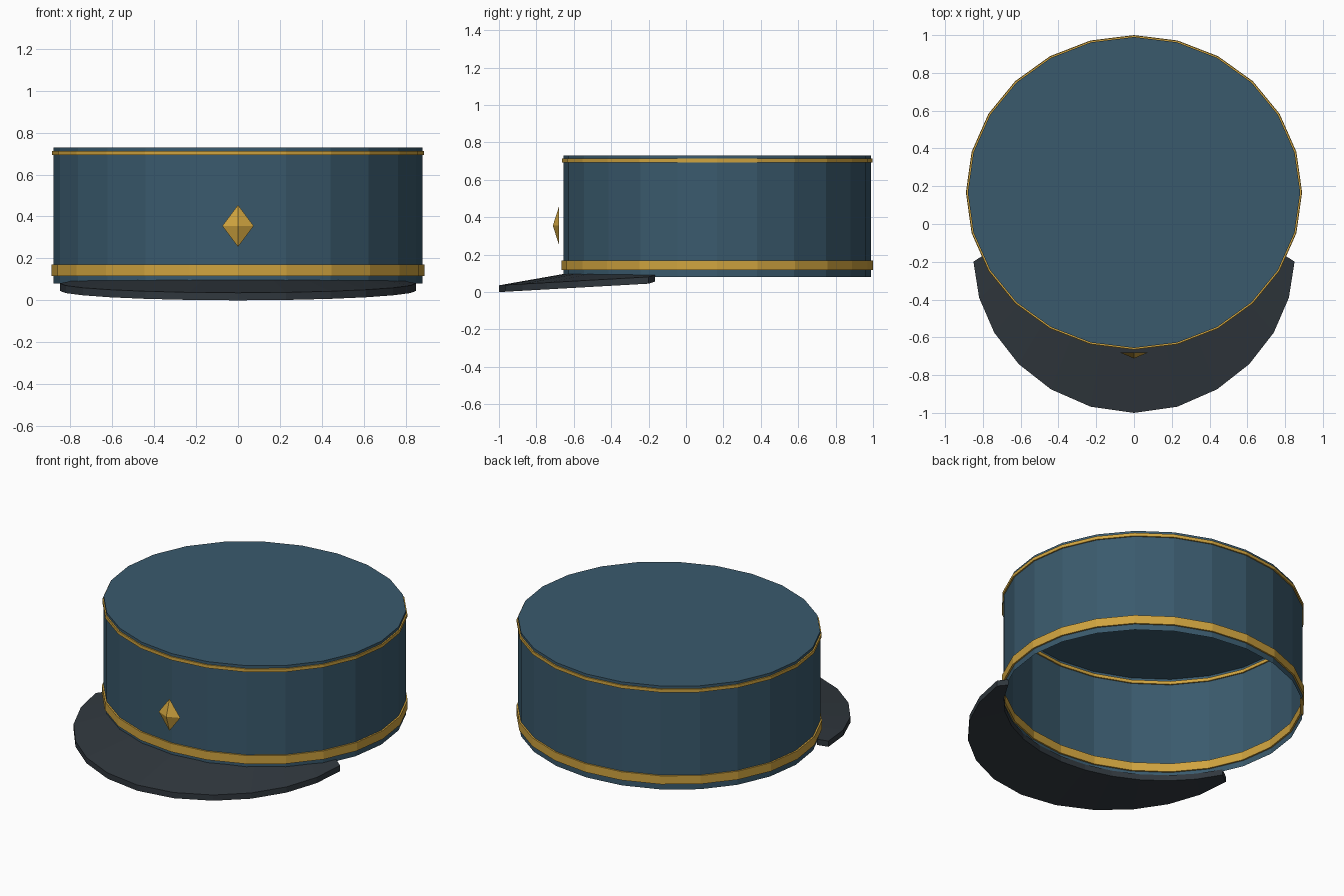
import bpy, bmesh, math

if "Cube" in bpy.data.objects:
    bpy.data.objects.remove(bpy.data.objects["Cube"])

CY = 0.167      # centre of the crown in y
SIDES = 24


def material(name, rgb):
    m = bpy.data.materials.new(name)
    m.diffuse_color = (*rgb, 1.0)
    m.use_nodes = True
    m.node_tree.nodes["Principled BSDF"].inputs["Base Color"].default_value = m.diffuse_color
    return m


BLUE = material("blue cloth", (0.042, 0.102, 0.152))
GOLD = material("gold trim", (0.63, 0.37, 0.05))
DARK = material("dark brim", (0.030, 0.039, 0.048))


def make(name, bm, mat, fix_normals=True):
    if fix_normals:
        bmesh.ops.recalc_face_normals(bm, faces=bm.faces)
    mesh = bpy.data.meshes.new(name)
    bm.to_mesh(mesh)
    bm.free()
    mesh.materials.append(mat)
    obj = bpy.data.objects.new(name, mesh)
    bpy.context.collection.objects.link(obj)
    return obj


def oval(bm, rx, ry, z):
    return [bm.verts.new((rx * math.sin(a), CY - ry * math.cos(a), z))
            for a in (2 * math.pi * i / SIDES for i in range(SIDES))]


def bridge(bm, a, b, closed=True):
    n = len(a)
    for i in range(n if closed else n - 1):
        j = (i + 1) % n
        bm.faces.new((a[i], a[j], b[j], b[i]))


# Crown: thin wall, flat top, open underneath
bm = bmesh.new()
low, high = oval(bm, 0.88, 0.823, 0.08), oval(bm, 0.88, 0.823, 0.73)
bridge(bm, low, high)
bm.faces.new(high)
make("crown", bm, BLUE, False)


# Trim bands: rings showing on both sides of the wall
def band(name, z0, z1, grow):
    bm = bmesh.new()
    rings = [oval(bm, 0.88 + d, 0.823 + d, z)
             for d, z in ((grow, z0), (grow, z1), (-grow, z1), (-grow, z0))]
    for i in range(4):
        bridge(bm, rings[i], rings[(i + 1) % 4])
    make(name, bm, GOLD)


band("lower_band", 0.117, 0.17, 0.01)
band("upper_band", 0.693, 0.713, 0.008)

# Brim: sloping crescent around the front, half outline mirrored
half = [(0, -1.0), (0.23, -0.967), (0.44, -0.875), (0.61, -0.742),
        (0.74, -0.575), (0.82, -0.39), (0.85, -0.2)]
outline = [(-x, y) for x, y in half[:0:-1]] + half
bm = bmesh.new()
T = 0.036
outer_top, outer_low, inner_top, inner_low = [], [], [], []
for i, (x, y) in enumerate(outline):
    z = 0.036 + 0.045 * (y + 1.0) / 0.8
    outer_top.append(bm.verts.new((x, y, z)))
    outer_low.append(bm.verts.new((x, y, z - T)))
    a = math.radians(11 * (i - 6))
    ix, iy = 0.872 * math.sin(a), CY - 0.815 * math.cos(a)
    iz = 0.088 + 0.010 * math.cos(a)
    inner_top.append(bm.verts.new((ix, iy, iz)))
    inner_low.append(bm.verts.new((ix, iy, iz - T)))
loops = [outer_top, inner_top, inner_low, outer_low]
for i in range(4):
    bridge(bm, loops[i], loops[(i + 1) % 4], closed=False)
for end in (0, -1):
    bm.faces.new([l[end] for l in loops])
make("brim", bm, DARK)

# Badge: faceted diamond with a flat back
bm = bmesh.new()
rim = [bm.verts.new((x, -0.68, 0.355 + z))
       for x, z in ((0.075, 0), (0, 0.1), (-0.075, 0), (0, -0.1))]
tip = bm.verts.new((0, -0.712, 0.355))
bm.faces.new(rim)
for i in range(4):
    bm.faces.new((rim[i], rim[(i + 1) % 4], tip))
make("badge", bm, GOLD)
